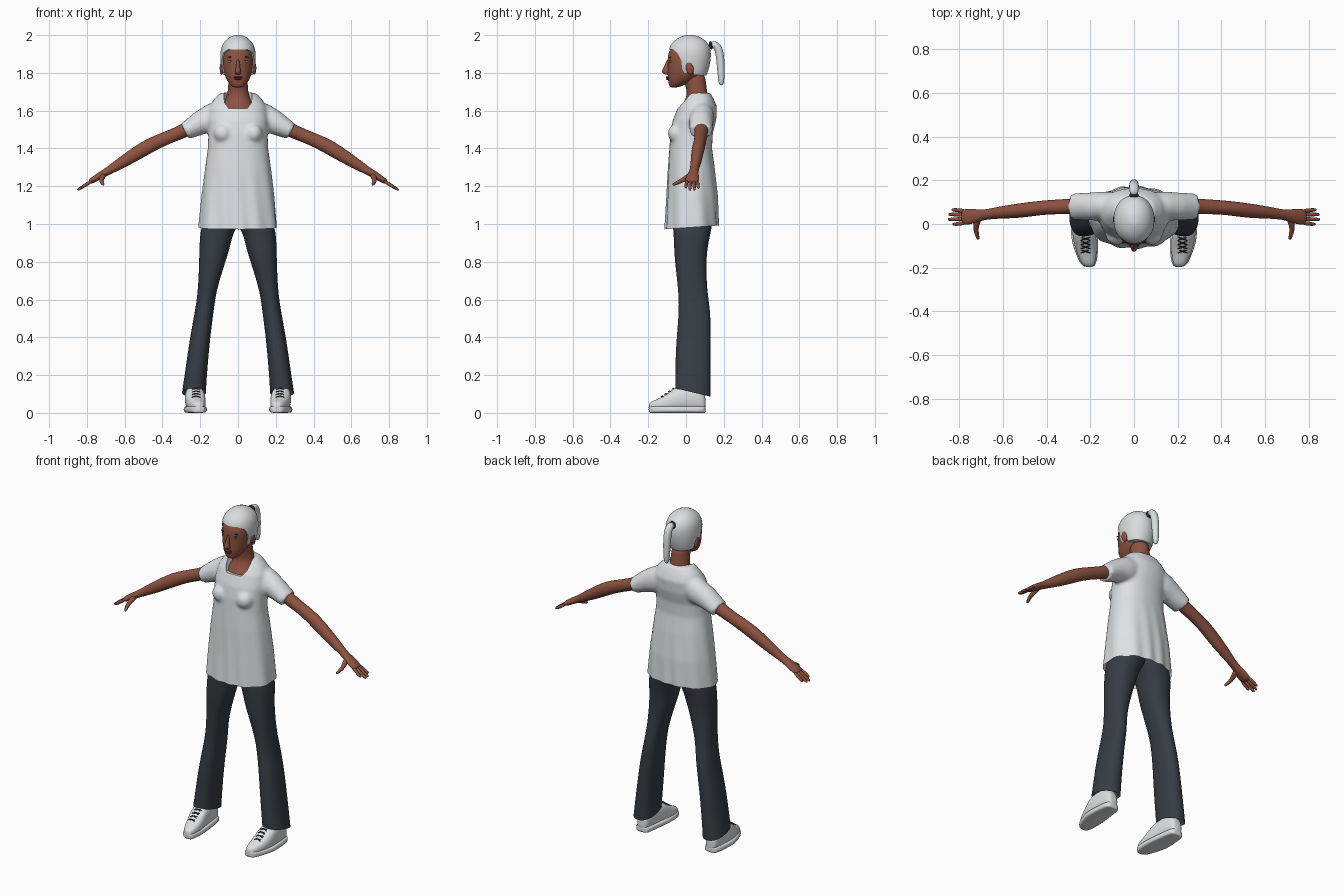
import bpy, bmesh, math
from mathutils import Vector, Matrix

if "Cube" in bpy.data.objects:
    bpy.data.objects.remove(bpy.data.objects["Cube"])


def material(name, rgb):
    m = bpy.data.materials.new(name)
    m.use_nodes = True
    m.diffuse_color = (*rgb, 1)
    b = next(n for n in m.node_tree.nodes if n.type == 'BSDF_PRINCIPLED')
    b.inputs["Base Color"].default_value = (*rgb, 1)
    b.inputs["Roughness"].default_value = 0.8
    return m


SKIN = material("brown skin", (.27, .085, .05))
CLOTH = material("white cloth", (.73, .76, .78))
HAIR = material("pale hair", (.70, .72, .73))
DENIM = material("dark trousers", (.038, .047, .058))
SHOE = material("white shoe", (.72, .74, .75))
DARK = material("near black", (.02, .02, .022))
LIP = material("dark lip", (.16, .035, .03))
EYE = material("eye white", (.45, .45, .45))
IRIS = material("teal iris", (.03, .12, .13))


# Shape helpers: a ring is (centre, half axis u, half axis v)
def levels(rows):
    """Horizontal rings from z, x min, x max, y front, y back, tilt."""
    out = []
    for z, x0, x1, y0, y1, *t in rows:
        tilt = t[0] if t else 0
        out.append((Vector(((x0 + x1) / 2, (y0 + y1) / 2, z)),
                    Vector(((x1 - x0) / 2, 0, 0)), Vector((0, (y1 - y0) / 2, tilt))))
    return out


def tube(rows, ref=(0, 1, 0)):
    """Rings along a path of x, y, z, radius along ref, other radius."""
    pts = [Vector(r[:3]) for r in rows]
    out = []
    for i, r in enumerate(rows):
        t = (pts[min(i + 1, len(pts) - 1)] - pts[max(i - 1, 0)]).normalized()
        v = t.cross(Vector(ref)).normalized()
        u = v.cross(t)
        out.append((pts[i], u * r[3], v * r[-1]))
    return out


def loft(bm, rings, n=12, e=2.0, caps=(True, True), grow=True):
    k = 6 / (4 + 2 * math.cos(math.tau / n)) if grow else 1
    loops = []
    for c, u, v in rings:
        loop = []
        for i in range(n):
            a = math.tau * i / n
            co, si = math.cos(a), math.sin(a)
            p = math.copysign(abs(co) ** (2 / e), co)
            q = math.copysign(abs(si) ** (2 / e), si)
            loop.append(bm.verts.new(c + u * p * k + v * q * k))
        loops.append(loop)
    for a, b in zip(loops, loops[1:]):
        for i in range(n):
            bm.faces.new((a[i], a[(i + 1) % n], b[(i + 1) % n], b[i]))
    for loop, cap in zip((loops[0], loops[-1]), caps):
        if cap:
            bm.faces.new(loop)


def ball(bm, pos, size, rot=0):
    m = Matrix.Translation(pos) @ Matrix.Rotation(rot, 4, 'X') @ Matrix.Diagonal((*size, 1))
    bmesh.ops.create_uvsphere(bm, u_segments=16, v_segments=10, radius=1, matrix=m)


def finish(name, bm, mat, mirror=False, subsurf=2):
    bmesh.ops.recalc_face_normals(bm, faces=bm.faces[:])
    me = bpy.data.meshes.new(name)
    bm.to_mesh(me)
    bm.free()
    me.materials.append(mat)
    me.shade_smooth()
    ob = bpy.data.objects.new(name, me)
    bpy.context.scene.collection.objects.link(ob)
    if mirror:
        ob.modifiers.new("mirror", 'MIRROR').use_mirror_merge = False
    if subsurf:
        s = ob.modifiers.new("smooth", 'SUBSURF')
        s.levels = s.render_levels = subsurf
    return ob


def part(name, rings, mat, mirror=False, subsurf=2, **kw):
    bm = bmesh.new()
    loft(bm, rings, **kw)
    return finish(name, bm, mat, mirror, subsurf)


def cut_and_bake(ob, cutter):
    """Subtract the cutter, bake all modifiers and drop the cutter."""
    b = ob.modifiers.new("cut", 'BOOLEAN')
    b.operation, b.solver, b.object = 'DIFFERENCE', 'EXACT', cutter
    cutter.hide_render = True
    dg = bpy.context.evaluated_depsgraph_get()
    me = bpy.data.meshes.new_from_object(ob.evaluated_get(dg))
    ob.modifiers.clear()
    ob.data = me
    bpy.data.objects.remove(cutter)
    me.shade_smooth()
    me.set_sharp_from_angle(angle=math.radians(50))


# Shirt: torso, bust and sleeves fused, then neckline and hem cut
bm = bmesh.new()
loft(bm, levels([(z, -x, x, f, b) for z, x, f, b in (
    (.9, .215, -.115, .172), (1, .206, -.11, .172), (1.15, .192, -.102, .168),
    (1.3, .174, -.095, .152), (1.4, .16, -.088, .138), (1.48, .157, -.083, .142),
    (1.55, .162, -.07, .16), (1.62, .152, -.042, .164), (1.66, .128, -.012, .148),
    (1.695, .092, .008, .128))]), n=40, e=2.25, grow=False)
for s in (-1, 1):
    ball(bm, (s * .08, -.05, 1.48), (.05, .047, .05))
    loft(bm, tube([(s * .06, .085, 1.595, .06, .075), (s * .14, .083, 1.56, .066, .075),
                   (s * .2, .08, 1.535, .064, .064), (s * .282, .08, 1.49, .06, .045)]),
         n=24, grow=False)
shirt = finish("shirt", bm, CLOTH, subsurf=0)
r = shirt.modifiers.new("fuse", 'REMESH')
r.mode, r.voxel_size = 'VOXEL', .01
s = shirt.modifiers.new("soften", 'SMOOTH')
s.factor, s.iterations = .5, 5
neckline = part("neckline_cutter", levels([
    (1.612, -.055, .055, -.09, .08), (1.64, -.072, .072, -.09, .1),
    (1.8, -.085, .085, -.09, .118)]), CLOTH, subsurf=0, n=32, grow=False)
cut_and_bake(shirt, neckline)
bm = bmesh.new()
bm.from_mesh(shirt.data)
bm.normal_update()
for v in bm.verts:  # soft folds that deepen toward the hem
    fade = max(0, min(1, (1.4 - v.co.z) / .4))
    a = math.atan2(v.co.y - .03, v.co.x)
    v.co += v.normal * .0035 * fade * math.sin(11 * a + 5 * v.co.z)
bmesh.ops.bisect_plane(bm, geom=bm.verts[:] + bm.edges[:] + bm.faces[:],
                       plane_co=(0, 0, .98), plane_no=(0, -.07, 1), clear_inner=True)
bm.to_mesh(shirt.data)
bm.free()

# Neck and upper chest
part("neck", levels([(z, -x, x, f, b) for z, x, f, b in (
    (1.56, .125, -.055, .12), (1.6, .1, -.04, .122), (1.63, .08, -.022, .12),
    (1.66, .064, -.002, .118), (1.7, .053, .008, .112), (1.75, .051, -.01, .105),
    (1.8, .05, -.01, .1))]), SKIN, n=16)

# Head with nose and ears
part("head", levels([(z, -x, x, f, b) for z, x, f, b in (
    (1.722, .022, -.083, -.045), (1.735, .04, -.09, -.01), (1.765, .061, -.096, .05),
    (1.8, .074, -.097, .09), (1.84, .081, -.096, .105), (1.88, .084, -.097, .112),
    (1.92, .08, -.09, .112), (1.955, .06, -.06, .09), (1.975, .03, -.02, .05))]),
    SKIN, n=20, e=2.15)
part("nose", levels([(1.875, -.007, .007, -.1, -.08), (1.845, -.009, .009, -.11, -.08),
                     (1.812, -.014, .014, -.128, -.08), (1.8, -.017, .017, -.127, -.08),
                     (1.79, -.012, .012, -.112, -.08)]), SKIN)
bm = bmesh.new()
ball(bm, (.086, .02, 1.825), (.011, .02, .035), .2)
finish("ears", bm, SKIN, True, 0)

# Face details
for name, mat, pos, size in (
        ("eyes", EYE, (.037, -.082, 1.86), (.014, .005, .006)),
        ("irises", IRIS, (.037, -.0855, 1.86), (.006, .003, .006)),
        ("eyelids", DARK, (.037, -.083, 1.867), (.017, .005, .0025)),
        ("eyebrows", DARK, (.038, -.083, 1.883), (.02, .005, .003))):
    bm = bmesh.new()
    ball(bm, pos, size)
    finish(name, bm, mat, True, 0)
bm = bmesh.new()
ball(bm, (0, -.097, 1.777), (.024, .01, .005))
ball(bm, (0, -.096, 1.768), (.02, .01, .006))
finish("lips", bm, LIP, subsurf=0)

# Hair cap trimmed along the hairline
hair = part("hair", levels([(z, -x, x, f, b) for z, x, f, b in (
    (1.75, .06, 0, .09), (1.8, .084, -.06, .116), (1.86, .094, -.09, .13),
    (1.91, .094, -.095, .133), (1.95, .084, -.083, .123), (1.98, .06, -.052, .095),
    (1.997, .03, -.015, .055), (2.001, .012, .005, .035))]), HAIR, n=20, e=2.1)
bm = bmesh.new()
hairline = [(-.3, 1.925), (-.075, 1.925), (-.045, 1.905), (-.025, 1.865), (-.018, 1.8),
            (.005, 1.8), (.012, 1.845), (.03, 1.845), (.04, 1.79), (.3, 1.77),
            (.3, 1.5), (-.3, 1.5)]
f = bm.faces.new([bm.verts.new((-.2, y, z)) for y, z in hairline])
ext = bmesh.ops.extrude_face_region(bm, geom=[f])
bmesh.ops.translate(bm, vec=(.4, 0, 0),
                    verts=[g for g in ext["geom"] if isinstance(g, bmesh.types.BMVert)])
cut_and_bake(hair, finish("hairline_cutter", bm, HAIR, subsurf=0))

# Ponytail and its band
part("ponytail", tube([(0, .13, 1.945, .015), (0, .15, 1.952, .021), (0, .17, 1.935, .022),
                       (0, .181, 1.89, .022), (0, .185, 1.82, .02), (0, .187, 1.76, .017),
                       (0, .186, 1.733, .009)], (1, 0, 0)), HAIR)
part("hair_band", tube([(0, .122, 1.944, .024), (0, .142, 1.948, .024)], (1, 0, 0)),
     DARK, subsurf=1)

# Arms, fingers and thumbs
part("arms", tube([(.2, .085, 1.54, .04, .045), (.28, .08, 1.495, .036, .036),
                   (.38, .078, 1.455, .032, .034), (.46, .07, 1.42, .033, .038),
                   (.53, .06, 1.378, .033, .037), (.62, .052, 1.322, .027, .03),
                   (.685, .042, 1.282, .022, .021), (.72, .038, 1.262, .03, .019),
                   (.76, .033, 1.238, .037, .017), (.79, .031, 1.219, .035, .012)]),
     SKIN, True)
bm = bmesh.new()
for y, tip, spread in ((.005, .832, -.006), (.023, .852, -.002), (.042, .85, .002),
                       (.059, .836, .006)):
    drop = 1.222 - (tip - .78) * .6
    loft(bm, tube([(.77, y, 1.23, .009), (.8, y + spread / 2, 1.211, .0095),
                   (tip - .012, y + spread, drop + .007, .008), (tip, y + spread, drop, .005)]), n=8)
loft(bm, tube([(.71, .03, 1.262, .016), (.722, 0, 1.243, .014), (.724, -.03, 1.226, .011),
               (.716, -.058, 1.213, .009), (.712, -.072, 1.207, .005)], (1, 0, 0)), n=8)
finish("fingers", bm, SKIN, True, 1)

# Trousers
part("trousers", levels([
    (1.08, -.03, .17, -.07, .14), (1, -.005, .188, -.07, .14), (.95, .028, .2, -.065, .128),
    (.87, .045, .204, -.062, .113), (.8, .067, .205, -.058, .106), (.65, .115, .211, -.04, .11),
    (.55, .128, .225, -.036, .128), (.42, .145, .25, -.047, .131), (.3, .157, .268, -.055, .13),
    (.16, .168, .288, -.056, .13, -.01), (.108, .17, .296, -.056, .13, -.022)]),
    DENIM, True, n=16, e=2.3, caps=(True, False))

# Shoes: upper and sole are lofted from toe to heel
outline = [(-.198, .188, .222, .045), (-.182, .175, .244, .062), (-.14, .168, .262, .076),
           (-.1, .167, .276, .1), (-.06, .169, .285, .132), (-.02, .174, .285, .146),
           (.05, .183, .28, .14), (.09, .19, .272, .12), (.105, .205, .258, .08)]


def shoe_rings(low, pad, top=None):
    return [(Vector(((a + b) / 2, y, ((top or z) + low) / 2)),
             Vector(((b - a) / 2 + pad, 0, 0)), Vector((0, 0, ((top or z) - low) / 2)))
            for y, a, b, z in outline]


part("shoe_uppers", shoe_rings(.01, -.004), SHOE, True, n=16, e=2.5)
part("shoe_soles", shoe_rings(0, .002, .036), SHOE, True, n=16, e=4)

# Laces crossing over the instep
bm = bmesh.new()
for i in range(4):
    y, z = -.125 + i * .019, .09 + i * .0135
    for d in (-.009, .009):
        loft(bm, tube([(.197, y - d, z - .008, .003), (.222, y, z + .002, .003),
                       (.247, y + d, z - .008, .003)]), n=6)
finish("laces", bm, DARK, True, 1)
